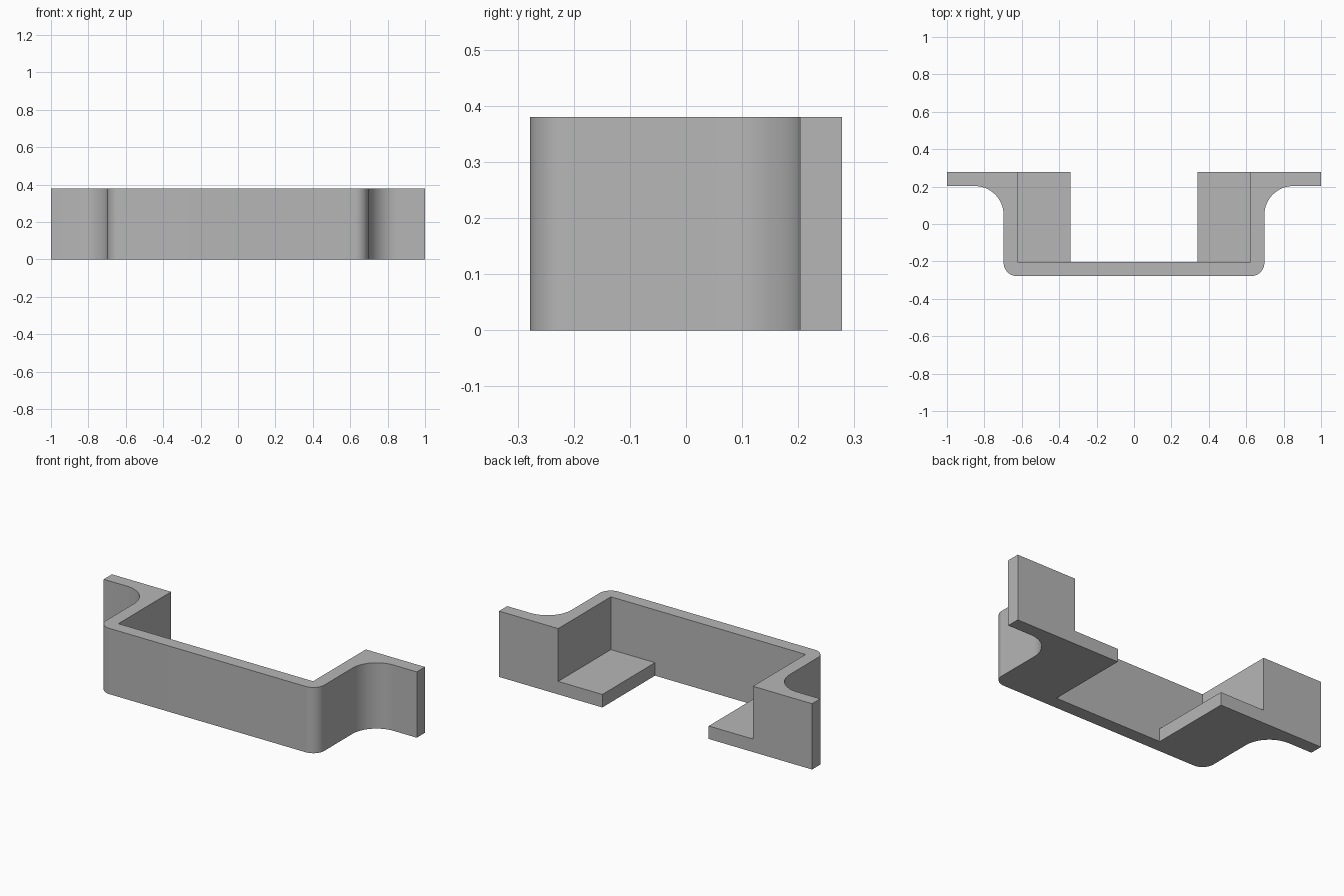
import bpy, bmesh
from math import sin, cos, pi
from mathutils import Vector

cube = bpy.data.objects.get("Cube")
if cube:
    bpy.data.objects.remove(cube, do_unlink=True)

HEIGHT, BACK, WALL = 0.38, 0.278, 0.075
OUTER, INNER, GAP = 0.697, 0.622, 0.34   # half widths of channel, pocket and floor opening
CORNER, FILLET = 0.07, 0.155             # rounded front corner, concave flange blend

grey = bpy.data.materials.new("grey")
grey.use_nodes = True
colour = (0.47, 0.47, 0.47, 1)
grey.diffuse_color = colour
grey.node_tree.nodes["Principled BSDF"].inputs["Base Color"].default_value = colour


def arc(cx, cy, radius, start, end, steps=16):
    return [(cx + radius * cos(start + (end - start) * i / steps),
             cy + radius * sin(start + (end - start) * i / steps)) for i in range(steps + 1)]


def extrude_profile(name, points, depth):
    """Solid from a closed outline of 3D points, pushed along depth."""
    bm = bmesh.new()
    face = bm.faces.new([bm.verts.new(p) for p in points])
    result = bmesh.ops.extrude_face_region(bm, geom=[face])
    moved = [g for g in result["geom"] if isinstance(g, bmesh.types.BMVert)]
    bmesh.ops.translate(bm, verts=moved, vec=Vector(depth))
    bmesh.ops.recalc_face_normals(bm, faces=bm.faces)
    mesh = bpy.data.meshes.new(name)
    bm.to_mesh(mesh)
    bm.free()
    mesh.materials.append(grey)
    obj = bpy.data.objects.new(name, mesh)
    bpy.context.collection.objects.link(obj)
    return obj


# Outer plan of the bracket: rounded front corner, blend and flange, mirrored
flange_front = BACK - WALL
half = arc(OUTER - CORNER, CORNER - BACK, CORNER, -pi / 2, 0)
half += arc(OUTER + FILLET, flange_front - FILLET, FILLET, pi, pi / 2)
half += [(1, flange_front), (1, BACK)]
plan = half + [(-x, y) for x, y in reversed(half)]
bracket = extrude_profile("bracket", [(x, y, 0) for x, y in plan], (0, 0, HEIGHT))

# T-shaped pocket leaves a floor ledge on each side
side = [(GAP, -1), (GAP, WALL), (INNER, WALL), (INNER, 1)]
section = side + [(-x, z) for x, z in reversed(side)]
cutter = extrude_profile("pocket_cutter", [(x, WALL - BACK, z) for x, z in section], (0, 1, 0))
cutter.hide_render = True

cut = bracket.modifiers.new("pocket", "BOOLEAN")
cut.operation = "DIFFERENCE"
cut.solver = "EXACT"
cut.object = cutter
bpy.ops.object.select_all(action="DESELECT")
bpy.context.view_layer.objects.active = bracket
bracket.select_set(True)
bpy.ops.object.modifier_apply(modifier=cut.name)
bpy.data.objects.remove(cutter, do_unlink=True)
bpy.ops.object.shade_smooth_by_angle(angle=pi / 6)
